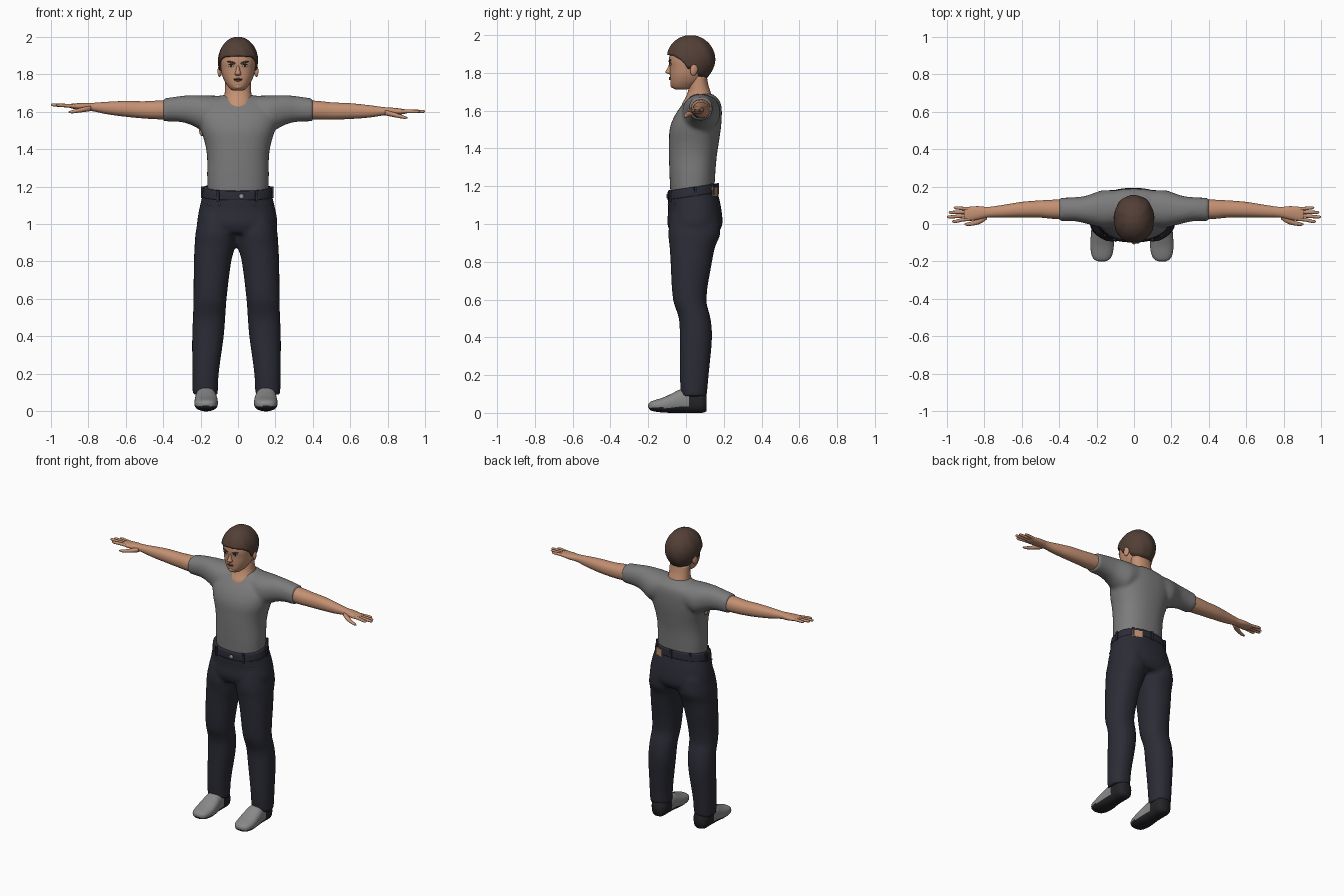
import bpy, bmesh, math
from mathutils import Vector, Matrix, Euler

if "Cube" in bpy.data.objects:
    bpy.data.objects.remove(bpy.data.objects["Cube"])


def material(name, r, g, b):
    m = bpy.data.materials.new(name)
    m.use_nodes = True
    m.diffuse_color = (r, g, b, 1)
    bsdf = m.node_tree.nodes["Principled BSDF"]
    bsdf.inputs["Base Color"].default_value = (r, g, b, 1)
    bsdf.inputs["Roughness"].default_value = 0.8
    return m


SKIN = material("skin", .55, .28, .17)
HAIR = material("brown hair", .085, .05, .037)
SHIRT = material("grey shirt", .2, .2, .2)
DENIM = material("dark denim", .024, .025, .036)
SHOE = material("grey shoe", .25, .25, .25)
SOLE = material("black sole", .018, .018, .022)
LIPS = material("lips", .33, .13, .09)
WHITE = material("eye white", .5, .47, .44)
METAL = material("metal", .3, .3, .3)
PATCH = material("tan leather", .5, .27, .16)


def sample(rings, t):
    """Smooth interpolation between the rings (t, a0, a1, b0, b1)."""
    def slope(i, k):
        lo, hi = rings[max(i - 1, 0)], rings[min(i + 1, len(rings) - 1)]
        return (hi[k] - lo[k]) / (hi[0] - lo[0])
    i = 0
    while i < len(rings) - 2 and (t - rings[i + 1][0]) * (rings[-1][0] - rings[0][0]) > 0:
        i += 1
    p, q = rings[i], rings[i + 1]
    h = q[0] - p[0]
    u = (t - p[0]) / h
    w = u * u * (3 - 2 * u)
    return [p[k] * (1 - w) + q[k] * w
            + h * (u * (1 - u) ** 2 * slope(i, k) - u * u * (1 - u) * slope(i + 1, k))
            for k in range(1, 5)]


def power(v, p):
    return math.copysign(abs(v) ** (2 / p), v)


def loft(bm, rings, axis, p=2.2, n=32, steps=4, warp=lambda v: v):
    """Closed skin through rounded sections along an axis."""
    a_axis, b_axis = [k for k in range(3) if k != axis]
    ts = [r[0] + (s[0] - r[0]) * k / steps for r, s in zip(rings, rings[1:]) for k in range(steps)]
    loops = []
    for t in ts + [rings[-1][0]]:
        a0, a1, b0, b1 = sample(rings, t)
        loop = []
        for k in range(n):
            ang = math.tau * k / n
            v = Vector()
            v[axis] = t
            v[a_axis] = (a0 + a1) / 2 + (a1 - a0) / 2 * power(math.cos(ang), p)
            v[b_axis] = (b0 + b1) / 2 + (b1 - b0) / 2 * power(math.sin(ang), p)
            loop.append(bm.verts.new(warp(v)))
        loops.append(loop)
    for l, m in zip(loops, loops[1:]):
        for k in range(n):
            bm.faces.new((l[k], l[k - 1], m[k - 1], m[k]))
    bm.faces.new(loops[0])
    bm.faces.new(loops[-1])


def finish(name, bm, *mats, voxel=0, rule=None):
    bmesh.ops.recalc_face_normals(bm, faces=bm.faces)
    for f in bm.faces:
        f.smooth = True
        if rule:
            f.material_index = rule(f)
    mesh = bpy.data.meshes.new(name)
    bm.to_mesh(mesh)
    bm.free()
    for m in mats:
        mesh.materials.append(m)
    ob = bpy.data.objects.new(name, mesh)
    bpy.context.collection.objects.link(ob)
    if voxel:  # blend overlapping volumes into one garment
        r = ob.modifiers.new("blend", 'REMESH')
        r.mode, r.voxel_size, r.use_smooth_shade = 'VOXEL', voxel, True
        s = ob.modifiers.new("soften", 'SMOOTH')
        s.factor, s.iterations = .5, 6
    return ob


def blob(name, loc, radii, mat, rot=(0, 0, 0), box=False):
    bm = bmesh.new()
    mtx = Matrix.LocRotScale(Vector(loc), Euler(rot), Vector(radii))
    if box:
        bmesh.ops.create_cube(bm, size=2, matrix=mtx)
    else:
        bmesh.ops.create_uvsphere(bm, u_segments=20, v_segments=12, radius=1, matrix=mtx)
    ob = finish(name, bm, mat)
    if box:
        ob.data.shade_flat()


def tall(rows):
    """Symmetric rings from (z, half width, front, back)."""
    return [(z, -w, w, f, b) for z, w, f, b in rows]


# Shirt: torso and sleeves blended together
bm = bmesh.new()
loft(bm, tall([(1.12, .16, -.08, .147), (1.25, .165, -.087, .154), (1.35, .165, -.09, .162),
               (1.42, .174, -.09, .172), (1.5, .197, -.087, .184), (1.56, .21, -.067, .189),
               (1.61, .205, -.037, .189), (1.65, .17, -.005, .18), (1.675, .11, .015, .157),
               (1.69, .078, .028, .14)]), 2, 2.3, 40)
for s in (-1, 1):
    loft(bm, [(.1, -.01, .18, 1.52, 1.685), (.17, -.02, .18, 1.49, 1.687), (.21, -.01, .167, 1.508, 1.688),
              (.26, .003, .15, 1.533, 1.688), (.32, .015, .143, 1.546, 1.682),
              (.4, .015, .14, 1.548, 1.67)], 0, warp=lambda v: Vector((s * v.x, v.y, v.z)))
finish("shirt", bm, SHIRT, voxel=.011)
blob("underarm_skin", (-.192, .06, 1.508), (.017, .016, .038), SKIN)

# Jeans: hips and legs blended together
LEAN = -.008


def waist_tilt(v):
    return Vector((v.x + LEAN / 2, v.y, v.z + .15 * v.y * max(0, min(1, (v.z - 1) / .12))))


bm = bmesh.new()
loft(bm, tall([(1.188, .18, -.094, .163), (1.14, .187, -.096, .168), (1.08, .202, -.094, .184),
               (1.0, .215, -.099, .193), (.95, .2, -.08, .17)]), 2, 2.3, 40, warp=waist_tilt)
for s in (-1, 1):
    loft(bm, [(1.05, .01, .2, -.08, .175), (.95, .0, .219, -.094, .182), (.88, .008, .224, -.087, .155),
              (.8, .028, .228, -.082, .138), (.6, .053, .23, -.069, .108), (.5, .06, .233, -.038, .13),
              (.4, .068, .237, -.033, .138), (.2, .095, .236, -.033, .12), (.088, .1, .234, -.027, .11)],
         2, warp=lambda v: Vector((s * v.x + LEAN, v.y, v.z)))
finish("jeans", bm, DENIM, voxel=.011)

# Waistband with loops, button, rivets and back patch
bm = bmesh.new()
loft(bm, tall([(1.142, .187, -.098, .17), (1.165, .185, -.098, .168), (1.19, .181, -.096, .165)]),
     2, 2.3, 48, warp=waist_tilt)
finish("waistband", bm, DENIM)


def at_waist(name, deg, z, size, mat, box=True, drop=0):
    a = math.radians(deg)
    x, y = (.187 + drop) * power(math.cos(a), 2.3), .035 + (.134 + drop) * power(math.sin(a), 2.3)
    turn = math.atan2(math.sin(a) / .134, math.cos(a) / .187)
    blob(name, waist_tilt(Vector((x, y, z))), size, mat, (0, 0, turn), box)


for k, deg in enumerate((-60, -120, 5, 175, 90, 50, 130)):
    at_waist(f"belt_loop_{k}", deg, 1.162, (.006, .007, .03), DENIM)
at_waist("fly_button", -85, 1.162, (.006, .013, .013), METAL, False)
for deg in (-64, -116, -40, -140):
    at_waist(f"rivet_{-deg}", deg, 1.115, (.004, .005, .005), METAL, False, .006)
at_waist("back_patch", 60, 1.15, (.004, .035, .024), PATCH)

# Shoes: grey upper, dark sole and heel
for s, side in ((-1, "right"), (1, "left")):
    bm = bmesh.new()
    loft(bm, [(-.2, -.015, .018, .03, .045), (-.192, -.036, .038, .017, .056), (-.17, -.053, .054, .008, .066),
              (-.12, -.063, .062, .002, .082), (-.07, -.062, .06, .0, .105), (-.03, -.057, .057, .0, .124),
              (.03, -.054, .054, .0, .125), (.085, -.052, .052, .0, .12), (.108, -.036, .036, .008, .1)],
         1, 2.5, warp=lambda v: Vector((s * (v.x + .16) - .011, v.y, v.z)))
    finish(f"{side}_shoe", bm, SHOE, SOLE,
           rule=lambda f: int(f.calc_center_median().y > .02 or f.normal.z < -.35))

# Arms with palm, fingers and thumb
for s, side, lift in ((-1, "right", .055), (1, "left", -.005)):
    def place(v):
        return Vector((s * v.x, v.y, v.z + lift * max(0, v.x - .4)))
    bm = bmesh.new()
    loft(bm, [(.34, .03, .13, 1.562, 1.66), (.42, .027, .13, 1.558, 1.658), (.5, .034, .126, 1.558, 1.65),
              (.6, .035, .118, 1.562, 1.646), (.7, .035, .102, 1.57, 1.636), (.78, .035, .091, 1.582, 1.626),
              (.83, .024, .095, 1.584, 1.623), (.88, .016, .092, 1.589, 1.617),
              (.907, .02, .086, 1.595, 1.612)], 0, warp=place)
    for tip, y0, y1 in ((.972, .027, .014), (1, .046, .038), (.99, .064, .062), (.963, .081, .086)):
        loft(bm, [(x, y - r, y + r, 1.604 - r, 1.604 + r) for x, y, r in
                  ((.87, y0, .009), (.92, y0 * .6 + y1 * .4, .0095), (tip - .02, y1, .0085),
                   (tip - .005, y1, .006), (tip, y1, .001))], 0, 2, 12, warp=place)
    loft(bm, [(.785, .025, .055, 1.582, 1.61), (.82, .002, .04, 1.575, 1.603), (.86, -.008, .016, 1.568, 1.59),
              (.89, -.01, .008, 1.564, 1.58), (.905, -.005, .001, 1.567, 1.573)], 0, 2, 14, warp=place)
    finish(f"{side}_arm", bm, SKIN)

# Neck and head
bm = bmesh.new()
loft(bm, tall([(1.6, .085, -.03, .15), (1.64, .082, -.019, .146), (1.67, .076, -.002, .14),
               (1.7, .071, .01, .13), (1.73, .069, .015, .12), (1.78, .068, .02, .11)]), 2)
finish("neck", bm, SKIN)
HEAD = tall([(1.712, .022, -.055, .0), (1.718, .038, -.068, .03), (1.735, .054, -.079, .06),
             (1.757, .069, -.083, .088), (1.79, .083, -.085, .108), (1.83, .091, -.086, .125),
             (1.87, .095, -.09, .135), (1.92, .088, -.08, .13), (1.96, .066, -.05, .09),
             (1.985, .03, -.015, .05)])
bm = bmesh.new()
loft(bm, HEAD, 2, 2.3, 40)
finish("head", bm, SKIN)


def face_point(x, z, out=0):
    _, w, f, b = sample(HEAD, z)
    return x, (f + b) / 2 - (b - f) / 2 * (1 - abs(x / w) ** 2.3) ** (1 / 2.3) - out, z


bm = bmesh.new()
loft(bm, [(z, -w, w, f, -.06) for z, w, f in
          ((1.862, .008, -.088), (1.84, .009, -.092), (1.815, .013, -.104), (1.803, .017, -.109),
           (1.795, .014, -.098), (1.792, .008, -.088))], 2, 2, 16)
finish("nose", bm, SKIN)
for s, side in ((-1, "right"), (1, "left")):
    x = s * .037
    blob(f"{side}_brow", face_point(x, 1.864, .001), (.024, .005, .005), HAIR, (0, -s * .2, s * .22))
    blob(f"{side}_eye", face_point(x, 1.846), (.015, .004, .0065), WHITE, (0, 0, s * .2))
    blob(f"{side}_iris", face_point(x, 1.847, .002), (.006, .004, .006), SOLE)
    blob(f"{side}_eyelid", face_point(x, 1.853, .001), (.018, .004, .003), HAIR, (0, 0, s * .2))
    blob(f"{side}_ear", (s * .097, .043, 1.818), (.011, .021, .033), SKIN, (-.2, 0, s * .3))
blob("upper_lip", face_point(0, 1.775), (.024, .006, .004), LIPS)
blob("lower_lip", face_point(0, 1.767), (.02, .007, .005), LIPS)
blob("mouth_line", face_point(0, 1.771, .004), (.024, .003, .0015), SOLE)
blob("chin", face_point(0, 1.735, -.012), (.024, .016, .016), SKIN)

# Hair: cap whose lower edge follows the hairline
LINE = [(-1, 1.897), (-.7, 1.892), (-.45, 1.875), (-.25, 1.855), (-.1, 1.82), (.03, 1.825),
        (.2, 1.83), (.35, 1.785), (1.01, 1.768)]


def hairline(f):
    for (f0, z0), (f1, z1) in zip(LINE, LINE[1:]):
        if f <= f1:
            return z0 + (z1 - z0) * (f - f0) / (f1 - f0)


bm = bmesh.new()
N, ROWS, loops = 64, 16, []
for j in range(ROWS):
    loop = []
    for k in range(N):
        a = math.tau * k / N
        low = hairline(math.sin(a))
        z = low + (1.999 - low) * math.sin(math.pi / 2 * j / (ROWS - 1))
        d = z - 1.87
        r = math.sqrt(1 - (d / .13) ** 2) if d > 0 else 1 - 34 * d * d
        r *= 1 + .012 * math.sin(9 * a + 30 * z)
        loop.append(bm.verts.new((.107 * r * power(math.cos(a), 2.2),
                                  .025 + .129 * r * power(math.sin(a), 2.2), z)))
    loops.append(loop)
for l, m in zip(loops, loops[1:]):
    for k in range(N):
        bm.faces.new((l[k - 1], l[k], m[k], m[k - 1]))
bm.faces.new(loops[-1])
hair = finish("hair", bm, HAIR)
shell = hair.modifiers.new("thickness", 'SOLIDIFY')
shell.thickness, shell.offset = .01, -1
